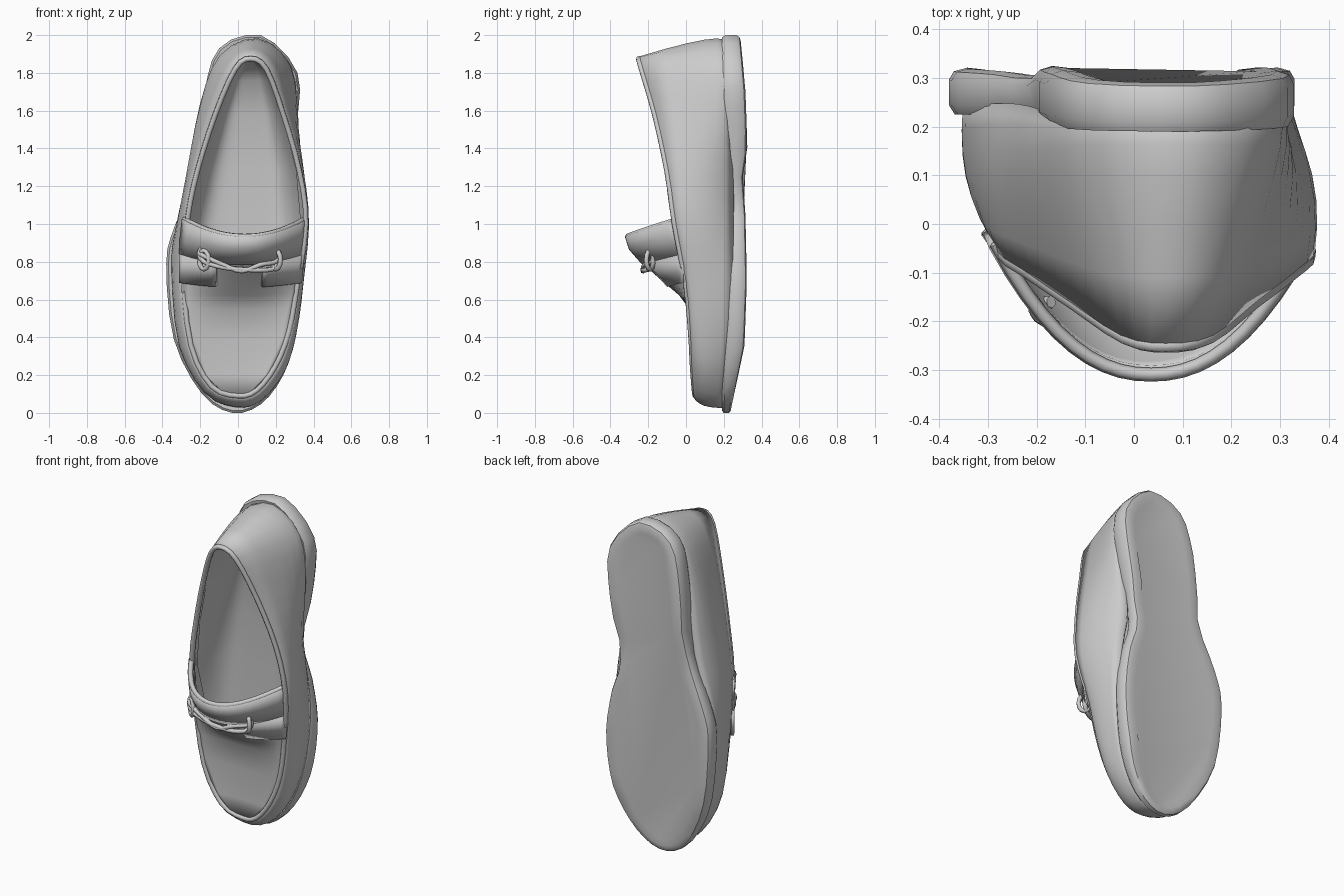
import bpy, bmesh, math
from mathutils import Vector

if "Cube" in bpy.data.objects:
    bpy.data.objects.remove(bpy.data.objects["Cube"])


def smooth_path(pts, steps=3, closed=True):
    """Catmull-Rom samples through a few control points."""
    n, out = len(pts), []
    P = [Vector(p) for p in pts]
    get = (lambda i: P[i % n]) if closed else (lambda i: P[max(0, min(n - 1, i))])
    for i in range(n if closed else n - 1):
        a, b, c, d = get(i - 1), get(i), get(i + 1), get(i + 2)
        for s in range(steps):
            t = s / steps
            out.append(0.5 * (2 * b + (c - a) * t + (2 * a - 5 * b + 4 * c - d) * t * t
                              + (3 * b - a - 3 * c + d) * t ** 3))
    if not closed:
        out.append(P[-1])
    return out


def interp(table, z):
    for (z0, v0), (z1, v1) in zip(table, table[1:]):
        if z <= z1:
            t = max(0, (z - z0) / (z1 - z0))
            return v0 + (v1 - v0) * t
    return table[-1][1]


def loft(name, rows, closed=True, cap_start=False, cap_end=False, thick=0, angle=40):
    """Skin a list of equal-length point rows."""
    bm = bmesh.new()
    vs = [[bm.verts.new(p) for p in r] for r in rows]
    n = len(rows[0])
    for a, b in zip(vs, vs[1:]):
        for i in range(n if closed else n - 1):
            j = (i + 1) % n
            bm.faces.new((a[i], a[j], b[j], b[i]))
    if cap_start:
        bm.faces.new(vs[0])
    if cap_end:
        bm.faces.new(vs[-1])
    bmesh.ops.recalc_face_normals(bm, faces=bm.faces)
    me = bpy.data.meshes.new(name)
    bm.to_mesh(me)
    bm.free()
    ob = bpy.data.objects.new(name, me)
    bpy.context.collection.objects.link(ob)
    if thick:
        m = ob.modifiers.new("thickness", 'SOLIDIFY')
        m.thickness, m.offset = thick, 0
    bpy.ops.object.select_all(action='DESELECT')
    bpy.context.view_layer.objects.active = ob
    ob.select_set(True)
    bpy.ops.object.shade_smooth_by_angle(angle=math.radians(angle))
    return ob


def tube(name, pts, r, closed=False):
    cu = bpy.data.curves.new(name, 'CURVE')
    cu.dimensions, cu.bevel_depth, cu.bevel_resolution = '3D', r, 1
    cu.use_fill_caps = True
    sp = cu.splines.new('POLY')
    sp.points.add(len(pts) - 1)
    for q, p in zip(sp.points, pts):
        q.co = (*p, 1)
    sp.use_cyclic_u = closed
    ob = bpy.data.objects.new(name, cu)
    bpy.context.collection.objects.link(ob)
    return ob


# Side curves of the sole: upper and ground faces as y over z
SOLE_TOP = [(0, .19), (.1, .19), (.5, .225), (1.2, .225), (1.45, .21), (2, .19)]
SOLE_BOTTOM = [(0, .24), (.15, .27), (.35, .31), (.7, .322), (1.05, .315),
               (1.25, .30), (1.4, .325), (1.7, .315), (2, .29)]

# Sole: outline from the toe, round the +x side, heel, and back
sole_xz = [(-.03, .0), (.12, .045), (.24, .2), (.31, .42), (.33, .68), (.295, .92), (.24, 1.13),
           (.305, 1.5), (.315, 1.8), (.12, 2.0), (-.1, 1.93), (-.18, 1.68), (-.22, 1.28),
           (-.335, .99), (-.38, .79), (-.34, .39), (-.19, .1)]
outline = smooth_path([(x, 0, z) for x, z in sole_xz])
for p in outline:
    p.z = min(2, max(0, p.z))


def sole_ring(inset, t):
    ring = []
    n = len(outline)
    for i, p in enumerate(outline):
        d = outline[(i + 1) % n] - outline[i - 1]
        inward = Vector((-d.z, 0, d.x)).normalized()
        q = p + inward * inset
        y0, y1 = interp(SOLE_TOP, p.z), interp(SOLE_BOTTOM, p.z)
        ring.append((q.x, y0 + (y1 - y0) * t, q.z))
    return ring


loft("sole", [sole_ring(*a) for a in
              [(.05, .06), (.012, 0), (0, .2), (0, .75), (.01, .93), (.035, 1), (.07, .96)]],
     cap_start=True, cap_end=True)

# Upper: sides lofted from the sole edge to the moccasin seam and collar
low = [(-.01, .04), (.1, .07), (.21, .22), (.28, .43), (.31, .68), (.29, .95), (.25, 1.2),
       (.29, 1.55), (.27, 1.82), (.1, 1.95), (-.08, 1.88), (-.16, 1.65), (-.23, 1.25),
       (-.32, .97), (-.34, .75), (-.30, .36), (-.16, .11)]
mid = [(-.01, .05), (.12, .08), (.24, .23), (.30, .43), (.335, .68), (.355, .97), (.33, 1.27),
       (.305, 1.55), (.25, 1.84), (.1, 1.965), (-.08, 1.88), (-.19, 1.62), (-.265, 1.25),
       (-.315, .97), (-.335, .75), (-.295, .36), (-.17, .12)]
rim = [(0, .05, .09), (.1, .045, .12), (.2, .035, .25), (.27, .025, .43), (.315, 0, .68),
       (.36, -.06, 1.0), (.325, -.1, 1.28), (.24, -.165, 1.58), (.15, -.235, 1.82),
       (.065, -.25, 1.875), (-.015, -.235, 1.82), (-.12, -.165, 1.58), (-.215, -.1, 1.28),
       (-.265, -.065, 1.04), (-.29, 0, .75), (-.25, .03, .36), (-.14, .045, .14)]
low_l = smooth_path([(x, interp(SOLE_TOP, z) + .02, z) for x, z in low])
mid_l = smooth_path([(x, .10, z) for x, z in mid])
rim_l = smooth_path(rim)
rows = []
for k in range(7):
    t = k / 6
    rows.append([a * (2 * (t - .5) * (t - 1)) + b * (4 * t * (1 - t)) + c * (2 * t * (t - .5))
                 for a, b, c in zip(low_l, mid_l, rim_l)])
loft("upper_sides", rows, thick=.022, angle=60)
tube("collar_and_seam_bead", rim_l, .015, True)


def arch(st, lift=0, u0=-1, u1=1, n=20, power=2.2):
    """Cross-section between two edges, rising from edge y to crest y."""
    z, xl, xr, ye, yc = st
    row = []
    for i in range(n + 1):
        u = u0 + (u1 - u0) * i / n
        x = (xl + xr) / 2 + (xr - xl + 2 * lift) / 2 * u
        bend = .09 * u * u * max(0, (z - .6) / .33) if z < .98 else 0
        row.append((x, ye + (yc - ye) * (1 - abs(u) ** power) - lift, z + bend))
    return row


# Footbed: rounded trough inside the upper, rising at the heel
bed_st = [(.3, -.22, .22, .13, .18), (.6, -.27, .28, .1, .18), (.99, -.265, .335, -.02, .17),
          (1.28, -.21, .31, -.07, .16), (1.58, -.12, .235, -.13, .13),
          (1.76, -.05, .175, -.18, .08), (1.83, -.01, .14, -.19, .02), (1.87, .04, .09, -.2, -.1)]
loft("footbed", [arch(s, power=6) for s in bed_st], closed=False, angle=80)

# Vamp: stations of z, left x, right x, edge y, crest y
vamp_st = [(.09, -.06, .05, .055, .055), (.2, -.18, .16, .05, .06), (.4, -.26, .26, .03, .045),
           (.55, -.28, .29, .02, .03), (.63, -.29, .31, .01, -.03), (.75, -.295, .325, .0, -.17),
           (.88, -.29, .345, -.02, -.29), (.93, -.28, .35, -.04, -.30)]
loft("vamp", [arch(s) for s in vamp_st], closed=False, thick=.02, angle=60)

# Saddle strap over the instep: centre band, two side tabs, turned edge
strap_st = [(.67, -.295, .32, .0, -.09), (.79, -.295, .335, -.005, -.215),
            (.87, -.29, .348, -.01, -.285), (.935, -.28, .35, -.035, -.305)]
loft("saddle_strap", [arch(s, .01) for s in strap_st[1:]], closed=False, thick=.018, angle=50)
for side, a, b in (("left", -1, -.4), ("right", .35, 1)):
    loft("strap_tab_" + side, [arch(s, .012, a, b, 8) for s in strap_st[:2]],
         closed=False, thick=.018, angle=50)
tube("strap_edge", arch(strap_st[-1], .004), .014)

# Twisted cord tied across the strap
for k, dz in enumerate((0, .03)):
    cord = [(-.17, -.16, .90), (-.205, -.17, .85), (-.18, -.20, .80 + dz), (-.08, -.22, .77 + dz / 2),
            (.02, -.228, .76 - dz / 3), (.12, -.22, .755 + dz), (.2, -.18, .77 + dz), (.215, -.17, .85)]
    tube("cord_%d" % (k + 1), smooth_path(cord, 3, False), .013)
for side, x in (("left", -.18), ("right", .2)):
    loop = [(x + .025 * math.cos(a), -.19 - .02 * math.cos(a), .81 + .05 * math.sin(a))
            for a in [i * math.pi / 6 for i in range(12)]]
    tube("knot_" + side, loop, .013, True)
